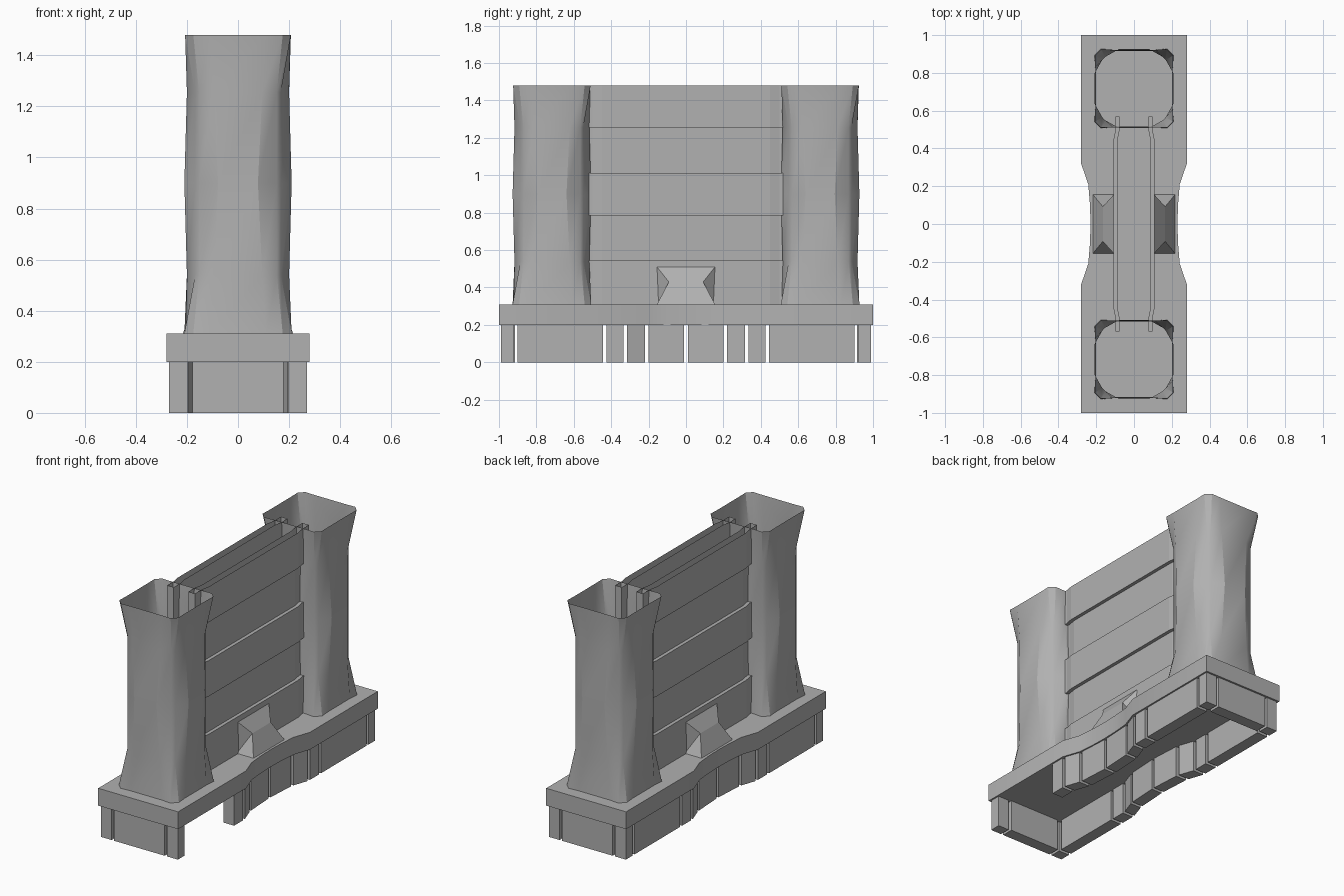
import bpy, bmesh
from math import radians

if "Cube" in bpy.data.objects:
    bpy.data.objects.remove(bpy.data.objects["Cube"])

# Mid-grey stone
stone = bpy.data.materials.new("stone")
stone.diffuse_color = (.44, .44, .44, 1)
stone.use_nodes = True
stone.node_tree.nodes["Principled BSDF"].inputs["Base Color"].default_value = stone.diffuse_color


def make(name, verts, faces, smooth=False):
    mesh = bpy.data.meshes.new(name)
    mesh.from_pydata(verts, [], faces)
    bm = bmesh.new()
    bm.from_mesh(mesh)
    bmesh.ops.recalc_face_normals(bm, faces=bm.faces)
    bm.to_mesh(mesh)
    bm.free()
    mesh.materials.append(stone)
    ob = bpy.data.objects.new(name, mesh)
    bpy.context.collection.objects.link(ob)
    if smooth:
        bpy.ops.object.select_all(action='DESELECT')
        bpy.context.view_layer.objects.active = ob
        ob.select_set(True)
        bpy.ops.object.shade_smooth_by_angle(angle=radians(28))
    return ob


def stack(name, rings, capped=False, smooth=False):
    """Skin a list of equal-length (x, y, z) rings."""
    n = len(rings[0])
    faces = [(r * n + i, r * n + (i + 1) % n, (r + 1) * n + (i + 1) % n,
              (r + 1) * n + i) for r in range(len(rings) - 1) for i in range(n)]
    if capped:
        last = n * (len(rings) - 1)
        faces += [tuple(range(n))[::-1], tuple(range(last, last + n))]
    return make(name, [v for ring in rings for v in ring], faces, smooth)


def prism(name, outline, z0, z1, smooth=False):
    return stack(name, [[(x, y, z) for x, y in outline] for z in (z0, z1)],
                 True, smooth)


# Half-width of the waisted plinth along y
EDGE = [(0, .23), (.1, .233), (.21, .242), (.32, .28), (1, .28)]


def edge_x(y):
    y = abs(y)
    for (y0, x0), (y1, x1) in zip(EDGE, EDGE[1:]):
        if y <= y1:
            return x0 + (x1 - x0) * (y - y0) / (y1 - y0)
    return EDGE[-1][1]


# Plinth slab
ys = [-y for y, _ in EDGE[:0:-1]] + [y for y, _ in EDGE]
prism("plinth", [(edge_x(y), y) for y in ys] +
      [(-edge_x(y), y) for y in reversed(ys)], .2, .31, True)

# Foundation blocks along both sides; one is missing at the front right
T = .075
spans = [(.01, .2), (.22, .315), (.335, .425), (.445, .9), (.92, .988)]
for a, b in spans:
    for sy in (-1, 1):
        for sx in (-1, 1):
            if (sx, sy, a) == (1, -1, .445):
                continue
            xa, xb = edge_x(a) - .01, edge_x(b) - .01
            prism("foundation_block", [(sx * xa, sy * a), (sx * xb, sy * b),
                  (sx * (xb - T), sy * b), (sx * (xa - T), sy * a)], 0, .2)
# End foundation blocks
for sy in (-1, 1):
    prism("end_foundation_block", [(-.178, sy * .988), (.178, sy * .988),
          (.178, sy * (.988 - T)), (-.178, sy * (.988 - T))], 0, .2)

# Hollow flared towers: z, flat half-width, strip half-width, corner point
LEVELS = [(.31, .205, .11, .21, .175), (.54, .2, .095, .168, .152),
          (.9, .21, .078, .168, .152), (1.255, .2, .095, .168, .152),
          (1.48, .205, .11, .207, .175)]
for cy in (-.717, .717):
    rings = []
    for z, h, m, q, p in LEVELS:
        ring = []
        quarter = [(h, m), (q, p), (p, q), (m, h)]
        for _ in range(4):
            ring += [(x, cy + y, z) for x, y in quarter]
            quarter = [(-y, x) for x, y in quarter]
        rings.append(ring)
    stack("tower", rings, smooth=True)

# Twin plank walls, hollow and open on top: alternate planks stand proud
heights = [.31, .545, .785, 1.012, 1.255, 1.48]
bend = [(-.57, .01), (-.5, .01), (-.45, 0), (.45, 0), (.5, .01), (.57, .01)]
for sx in (-1, 1):
    rings = []
    for i in range(5):
        outer = .108 if i % 2 == 0 else .086
        for z in heights[i:i + 2]:
            rings.append([(sx * (outer - d), y, z) for y, d in bend] +
                         [(sx * (.062 - d), y, z) for y, d in reversed(bend)])
    stack("plank_wall", rings)

# Sloped buttresses with notched ends, one each side
for sx in (-1, 1):
    verts = []
    for sy in (-1, 1):
        verts += [(sx * .1, sy * .155, .31), (sx * .108, sy * .155, .51),
                  (sx * .165, sy * .092, .43), (sx * .217, sy * .155, .31)]
    make("buttress", verts, [(0, 1, 2), (0, 2, 3), (4, 6, 5), (4, 7, 6),
         (1, 5, 6, 2), (2, 6, 7, 3), (0, 3, 7, 4), (0, 4, 5, 1)])
